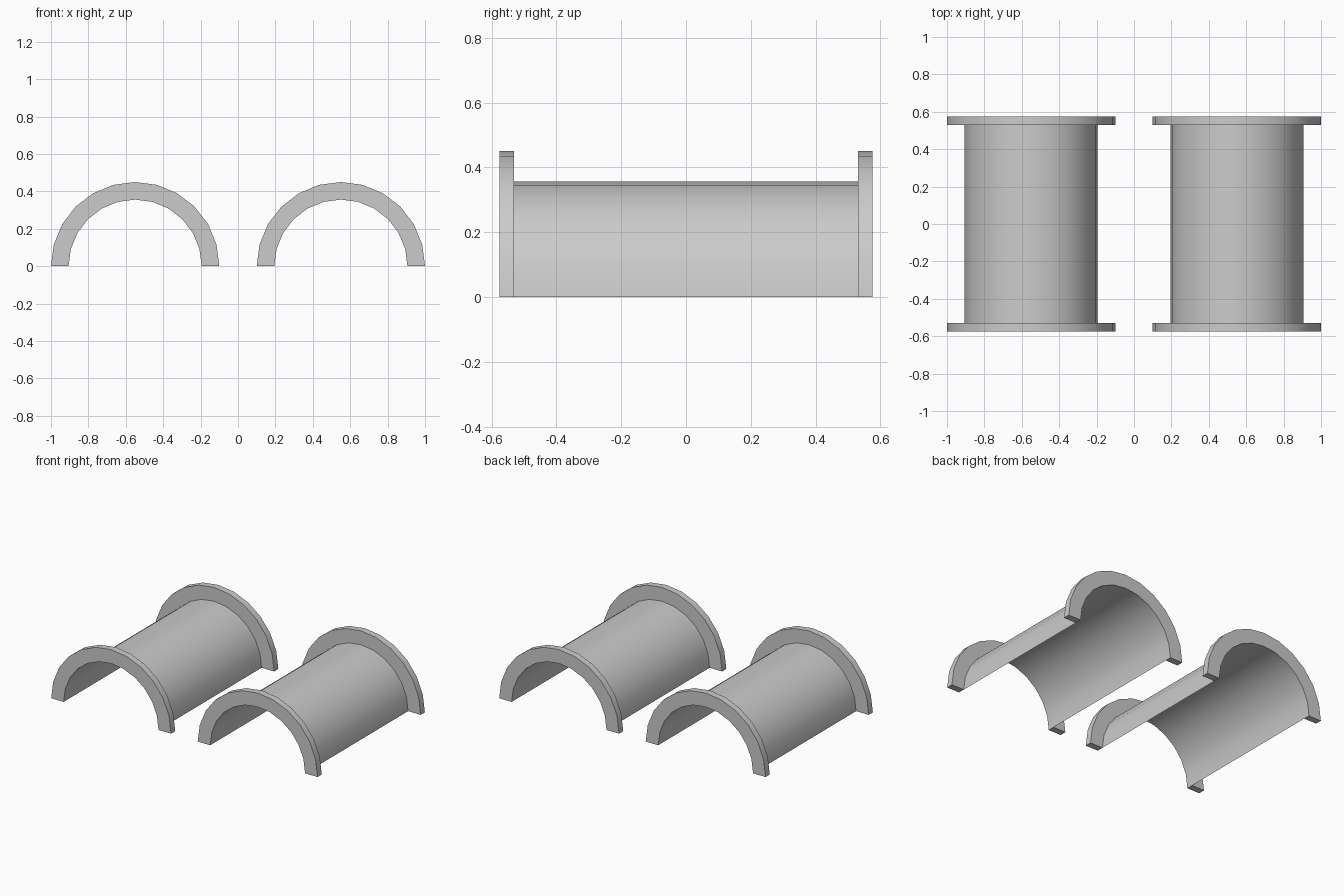
import bpy, bmesh, math

if "Cube" in bpy.data.objects:
    bpy.data.objects.remove(bpy.data.objects["Cube"])

SEG = 12            # 15 degree steps over the half circle
R_IN, R_OUT = 0.356, 0.45
Y_IN, Y_OUT = 0.53, 0.575


def half_sweep(name, profile, cx, closed):
    """Sweep an (r, y) profile through 180 degrees about the y axis."""
    bm = bmesh.new()
    rows = []
    for i in range(SEG + 1):
        a = math.pi * i / SEG
        rows.append([bm.verts.new((r * math.cos(a), y, r * math.sin(a)))
                     for r, y in profile])
    n = len(profile)
    for p, q in zip(rows, rows[1:]):
        for j in range(n if closed else n - 1):
            k = (j + 1) % n
            bm.faces.new((p[j], p[k], q[k], q[j]))
    if closed:
        bm.faces.new(rows[0])
        bm.faces.new(rows[-1])
        bmesh.ops.recalc_face_normals(bm, faces=bm.faces)
    me = bpy.data.meshes.new(name)
    bm.to_mesh(me)
    bm.free()
    ob = bpy.data.objects.new(name, me)
    ob.location.x = cx
    bpy.context.collection.objects.link(ob)
    bpy.ops.object.select_all(action='DESELECT')
    ob.select_set(True)
    bpy.context.view_layer.objects.active = ob
    bpy.ops.object.shade_smooth_by_angle(angle=math.radians(30))


for side, cx in (("left", -0.55), ("right", 0.55)):
    # thin half-pipe, normals outward
    half_sweep(side + "_half_pipe", [(R_IN, Y_IN), (R_IN, -Y_IN)], cx, False)
    # end flanges
    for end, s in (("front", -1), ("back", 1)):
        half_sweep(f"{side}_{end}_flange",
                   [(R_IN, s * Y_IN), (R_OUT, s * Y_IN),
                    (R_OUT, s * Y_OUT), (R_IN, s * Y_OUT)], cx, True)
